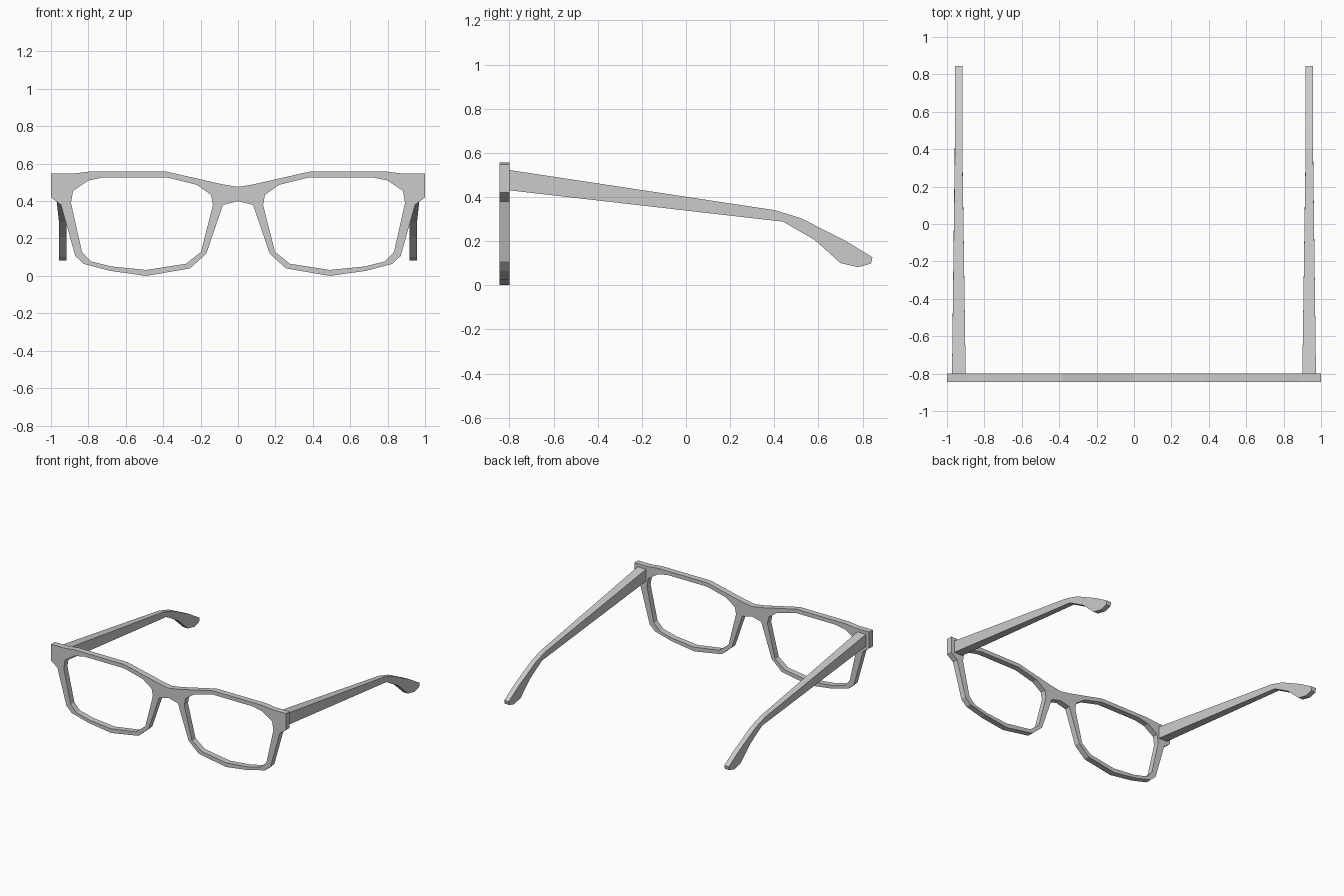
import bpy
import bmesh

if "Cube" in bpy.data.objects:
    bpy.data.objects.remove(bpy.data.objects["Cube"])


def mesh_object(name, bm):
    bmesh.ops.recalc_face_normals(bm, faces=bm.faces)
    me = bpy.data.meshes.new(name)
    bm.to_mesh(me)
    bm.free()
    ob = bpy.data.objects.new(name, me)
    bpy.context.collection.objects.link(ob)
    return ob


def add_loop(bm, pts, y):
    vs = [bm.verts.new((x, y, z)) for x, z in pts]
    return [bm.edges.new((a, b)) for a, b in zip(vs, vs[1:] + vs[:1])]


# Front frame: right half of the outline from top centre to bridge underside (x, z)
half_outline = [
    (0, 0.476), (0.085, 0.49), (0.38, 0.557), (0.80, 0.557), (0.88, 0.547),
    (1.0, 0.547), (1.0, 0.42), (0.947, 0.38), (0.87, 0.107), (0.824, 0.064),
    (0.684, 0.027), (0.49, 0.0), (0.257, 0.04), (0.17, 0.118), (0.08, 0.38),
    (0, 0.40)]
outline = half_outline + [(-x, z) for x, z in half_outline[-2:0:-1]]

# Lens opening
lens = [
    (0.893, 0.39), (0.882, 0.455), (0.80, 0.51), (0.717, 0.527), (0.38, 0.527),
    (0.22, 0.487), (0.144, 0.433), (0.134, 0.38), (0.198, 0.128),
    (0.278, 0.065), (0.49, 0.032), (0.674, 0.05), (0.786, 0.078),
    (0.834, 0.128)]

FRONT, BACK = -0.845, -0.80
bm = bmesh.new()
edges = add_loop(bm, outline, FRONT)
for side in (1, -1):
    edges += add_loop(bm, [(side * x, z) for x, z in lens], FRONT)
bmesh.ops.triangle_fill(bm, edges=edges, use_beauty=True, use_dissolve=False,
                        normal=(0, -1, 0))
ext = bmesh.ops.extrude_face_region(bm, geom=bm.faces[:], use_keep_orig=True)
for v in ext["geom"]:
    if isinstance(v, bmesh.types.BMVert):
        v.co.y = BACK
mesh_object("front_frame", bm)

# Temple arms: side profile (y, z), tapering in width towards the ear bend
arm_profile = [
    (-0.80, 0.522), (0.403, 0.34), (0.52, 0.304), (0.725, 0.20),
    (0.845, 0.127), (0.838, 0.098), (0.78, 0.082), (0.70, 0.10),
    (0.585, 0.204), (0.44, 0.288), (-0.80, 0.43)]


def arm_x(y, outer):
    t = min(1.0, (y - BACK) / 1.22)
    return 0.973 - 0.016 * t if outer else 0.90 + 0.018 * t


for side, name in ((1, "temple_arm_right"), (-1, "temple_arm_left")):
    bm = bmesh.new()
    inner, outer = [[bm.verts.new((side * arm_x(y, o), y, z))
                     for y, z in arm_profile] for o in (False, True)]
    bm.faces.new(inner)
    bm.faces.new(outer[::-1])
    n = len(inner)
    for i in range(n):
        j = (i + 1) % n
        bm.faces.new((inner[i], outer[i], outer[j], inner[j]))
    mesh_object(name, bm)
